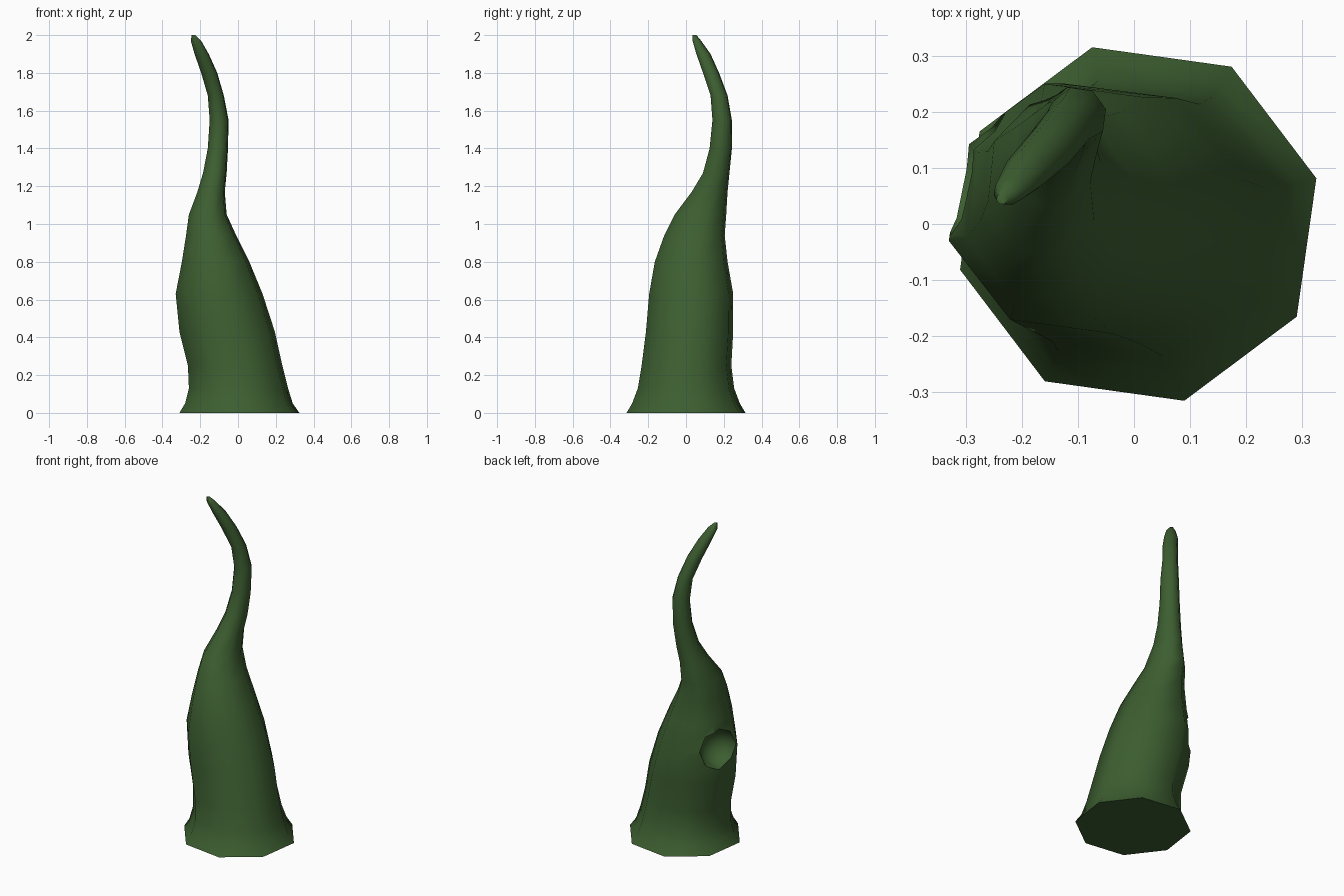
import bpy, bmesh, math
from mathutils import Vector

default = bpy.data.objects.get("Cube")
if default:
    bpy.data.objects.remove(default, do_unlink=True)

# One dark green for the whole plant
green = bpy.data.materials.new("dark_green")
green.use_nodes = True
colour = (0.046, 0.112, 0.03, 1)
green.diffuse_color = colour
bsdf = next(n for n in green.node_tree.nodes if n.type == 'BSDF_PRINCIPLED')
bsdf.inputs["Base Color"].default_value = colour
bsdf.inputs["Roughness"].default_value = 0.8

SIDES = 8
TURN = math.radians(14.5)

# Outline of the bending horn: height, x range, y range
SECTIONS = [
    (0, -.31, .325, -.315, .315),
    (.05, -.28, .29, -.285, .285),
    (.13, -.26, .265, -.255, .255),
    (.25, -.265, .235, -.235, .24),
    (.43, -.31, .195, -.212, .25),
    (.63, -.33, .13, -.195, .25),
    (.8, -.297, .06, -.165, .22),
    (.94, -.275, -.01, -.115, .205),
    (1.05, -.26, -.06, -.06, .213),
    (1.17, -.215, -.07, .03, .22),
    (1.27, -.185, -.06, .09, .23),
    (1.4, -.16, -.053, .125, .243),
    (1.55, -.15, -.05, .14, .243),
    (1.68, -.16, -.075, .13, .22),
    (1.8, -.195, -.11, .09, .175),
    (1.9, -.23, -.155, .055, .13),
    (1.97, -.25, -.195, .035, .08),
    (2, -.245, -.225, .035, .055),
]


def make_object(name, bm):
    bmesh.ops.recalc_face_normals(bm, faces=bm.faces)
    mesh = bpy.data.meshes.new(name)
    bm.to_mesh(mesh)
    bm.free()
    mesh.materials.append(green)
    obj = bpy.data.objects.new(name, mesh)
    bpy.context.collection.objects.link(obj)
    return obj


# Horn body: eight-sided rings joined from foot to tip
bm = bmesh.new()
reach = math.cos(TURN)
rings = []
for z, x0, x1, y0, y1 in SECTIONS:
    ring = []
    for i in range(SIDES):
        a = TURN + i * math.tau / SIDES
        ring.append(bm.verts.new((
            (x0 + x1) / 2 + (x1 - x0) / 2 / reach * math.cos(a),
            (y0 + y1) / 2 + (y1 - y0) / 2 / reach * math.sin(a),
            z)))
    rings.append(ring)
for low, high in zip(rings, rings[1:]):
    for i in range(SIDES):
        j = (i + 1) % SIDES
        bm.faces.new((low[i], low[j], high[j], high[i]))
bm.faces.new(rings[0])
bm.faces.new(rings[-1])
body = make_object("horn_body", bm)

# Round hollow sunk into the back side of the body
bm = bmesh.new()
bmesh.ops.create_uvsphere(bm, u_segments=8, v_segments=6, radius=.125)
outward = Vector((-.85, .53, 0))
cutter = make_object("hollow_cutter", bm)
cutter.rotation_euler = outward.to_track_quat('Z', 'Y').to_euler()
cutter.location = (-.305, .1, .64)
cutter.hide_render = True

bpy.context.view_layer.update()
hollow = body.modifiers.new("hollow", 'BOOLEAN')
hollow.operation = 'DIFFERENCE'
hollow.solver = 'EXACT'
hollow.object = cutter

bpy.ops.object.select_all(action='DESELECT')
body.select_set(True)
bpy.context.view_layer.objects.active = body
bpy.ops.object.modifier_apply(modifier=hollow.name)
bpy.data.objects.remove(cutter, do_unlink=True)

# Soft shading with a crisp foot and hollow rim
bpy.ops.object.shade_smooth_by_angle(angle=math.radians(60))
